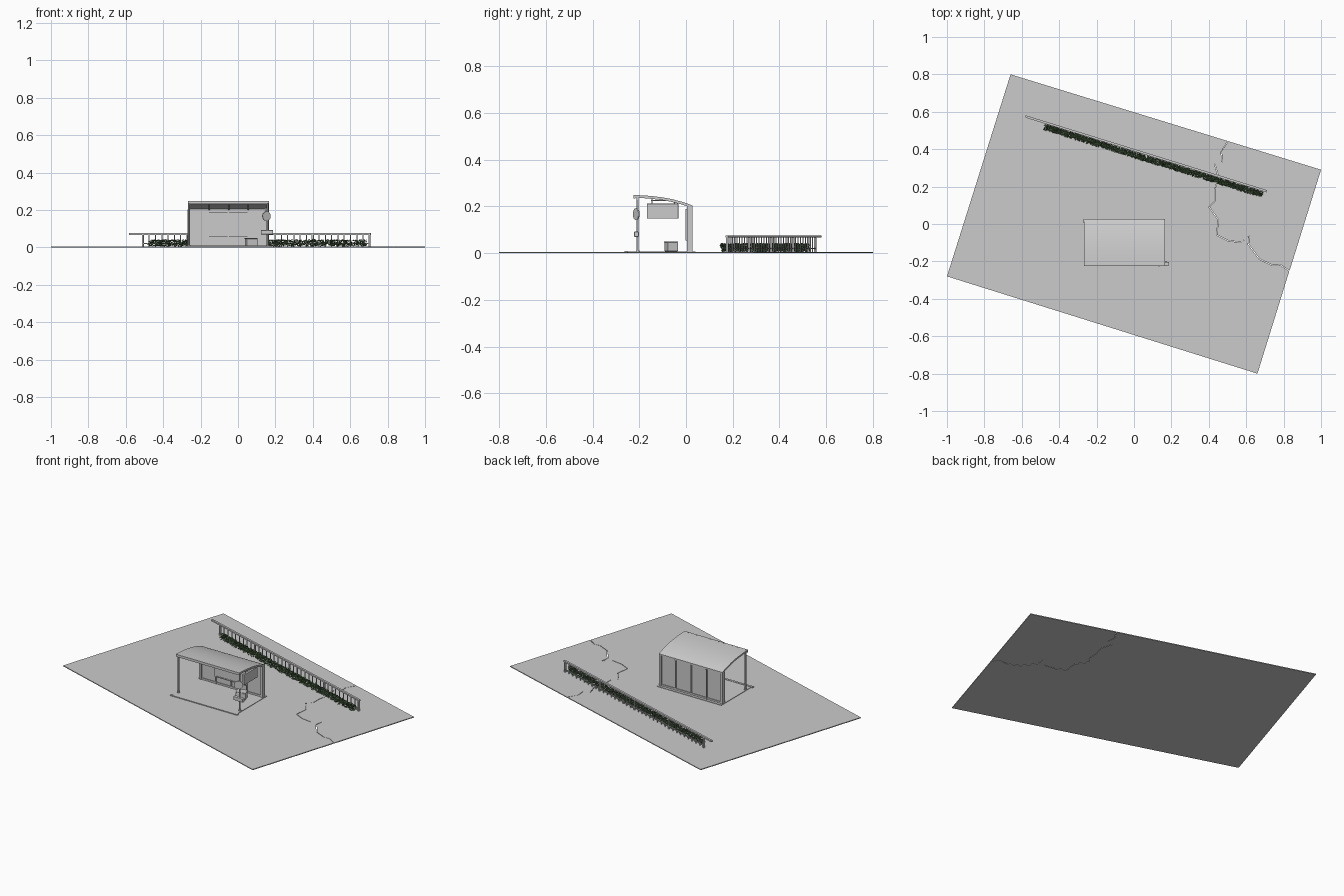
import bpy, bmesh, math, random
from mathutils import Vector, Matrix

if "Cube" in bpy.data.objects:
    bpy.data.objects.remove(bpy.data.objects["Cube"])

random.seed(4)
G = 0.005  # top of the ground slab


def finish(bm, name, smooth=False, recalc=True):
    if recalc:
        bmesh.ops.recalc_face_normals(bm, faces=bm.faces)
    me = bpy.data.meshes.new(name)
    bm.to_mesh(me)
    bm.free()
    ob = bpy.data.objects.new(name, me)
    bpy.context.collection.objects.link(ob)
    if smooth:
        bpy.context.view_layer.objects.active = ob
        ob.select_set(True)
        bpy.ops.object.shade_smooth_by_angle(angle=math.radians(35))
        ob.select_set(False)
    return ob


def add_box(bm, x0, x1, y0, y1, z0, z1, mat=Matrix()):
    m = mat @ Matrix.Translation(((x0 + x1) / 2, (y0 + y1) / 2, (z0 + z1) / 2))
    bmesh.ops.create_cube(bm, size=1, matrix=m @ Matrix.Diagonal((x1 - x0, y1 - y0, z1 - z0, 1)))


def box(name, *dims, mat=Matrix(), bevel=0):
    bm = bmesh.new()
    add_box(bm, *dims, mat=mat)
    if bevel:
        bmesh.ops.bevel(bm, geom=bm.edges[:], offset=bevel, segments=2, affect='EDGES', profile=0.5)
    return finish(bm, name)


def add_cyl(bm, a, b, r, seg=12):
    a, b = Vector(a), Vector(b)
    d = b - a
    m = Matrix.Translation((a + b) / 2) @ d.to_track_quat('Z', 'Y').to_matrix().to_4x4()
    bmesh.ops.create_cone(bm, cap_ends=True, segments=seg, radius1=r, radius2=r, depth=d.length, matrix=m)


def cyl(name, a, b, r, seg=12):
    bm = bmesh.new()
    add_cyl(bm, a, b, r, seg)
    return finish(bm, name, True)


def prism(name, pts, vec, smooth=False):
    bm = bmesh.new()
    f = bm.faces.new([bm.verts.new(p) for p in pts])
    r = bmesh.ops.extrude_face_region(bm, geom=[f])
    bmesh.ops.translate(bm, verts=[v for v in r['geom'] if isinstance(v, bmesh.types.BMVert)], vec=vec)
    return finish(bm, name, smooth)


# Ground, split in two along the crack
crack = [(.50, .444), (.465, .385), (.47, .33), (.43, .32), (.45, .25), (.43, .18), (.43, .12),
         (.40, .09), (.45, .02), (.44, -.06), (.50, -.09), (.57, -.10), (.615, -.065), (.61, -.11),
         (.67, -.19), (.74, -.222), (.78, -.22), (.83, -.253)]
left = [(-.66, .80), (-1, -.28), (.66, -.80)] + crack[::-1]
right = [(x + .003, y + .0025) for x, y in crack] + [(1, .29)]
right[0] = (.503, .443)
right[-2] = (.832, -.249)
prism("ground_main", [(x, y, 0) for x, y in left], (0, 0, G))
prism("ground_corner", [(x, y, 0) for x, y in right], (0, 0, G))

# Shelter floor and curb
box("shelter_floor", -.27, .17, -.25, .04, .001, .008)
box("front_curb", -.28, .18, -.264, -.25, .001, .010)

# Curved roof profile (y, z of the top skin)
TOP = [(-.222, .249), (-.18, .2475), (-.14, .244), (-.10, .239), (-.06, .2315), (-.02, .221), (.005, .213), (.027, .204)]


def arc_strip(name, x0, x1, drop, thick):
    pts = [(x0, y, z - drop) for y, z in TOP]
    pts += [(x0, y, z - drop - thick) for y, z in reversed(TOP)]
    return prism(name, pts, (x1 - x0, 0, 0), True)


arc_strip("roof_skin", -.268, .166, 0, .006)
for i, x in enumerate((-.266, -.158, -.053, .052, .156)):
    arc_strip(f"roof_rib_{i}", x, x + .008, .006, .006)
box("roof_front_fascia", -.268, .166, -.224, -.216, .234, .249)
box("roof_front_beam", -.265, .162, -.211, -.203, .228, .241)
box("roof_back_beam", -.265, .162, .008, .024, .193, .204)

# Front posts with foot plates
for side, x in (("left", -.262), ("right", .158)):
    cyl(f"front_post_{side}", (x, -.207, .006), (x, -.207, .236), .0045)
    cyl(f"post_foot_{side}", (x, -.207, .006), (x, -.207, .012), .008)

# Back wall: panels between square posts
xs = [-.262 + i * .105 for i in range(5)]
for i, x in enumerate(xs):
    w = .007 if i in (0, 4) else .003
    box(f"wall_post_{i}", x - w, x + w, .005, .027, .006, .202)
for i in range(4):
    box(f"wall_panel_{i}", xs[i], xs[i + 1], .012, .020, .010, .198)
box("wall_bottom_rail", -.262, .158, .008, .024, .008, .018)

# Framed notice board on the inner wall
box("notice_board", -.152, .050, .000, .012, .058, .187)
for n, d in (("left", (-.157, -.150, .055, .190)), ("right", (.047, .054, .055, .190)),
             ("bottom", (-.157, .054, .055, .061)), ("top", (-.157, .054, .184, .190))):
    box(f"board_frame_{n}", d[0], d[1], -.003, .012, d[2], d[3])

# Hanging sign under the right end of the roof
box("hanging_sign", .144, .158, -.168, -.033, .148, .212, bevel=.0015)
cyl("sign_hanger_bar", (.151, -.150, .225), (.151, -.045, .225), .002, 8)
for i, y in enumerate((-.145, -.05)):
    cyl(f"sign_hanger_rod_{i}", (.151, y, .210), (.151, y, .236 if i == 0 else .226), .002, 8)

# Round sign and small plate on the right front post
c = Vector((.152, -.213, .167))
n = Vector((.5, -.86, 0)) * .003
cyl("round_sign", c - n, c + n, .024, 32)
cyl("round_sign_rim", c - n * .6, c + n * .6, .0255, 32)
box("post_plate", .122, .188, -.222, -.202, .070, .092, bevel=.002)

# Litter bin, turned slightly
turn = Matrix.Translation((.070, -.064, 0)) @ Matrix.Rotation(math.radians(17), 4, 'Z')
box("litter_bin", -.029, .029, -.0225, .0225, .008, .046, mat=turn, bevel=.003)
box("bin_lid", -.030, .030, -.0235, .0235, .046, .051, mat=turn, bevel=.0015)

# Fence: rail, posts and balusters in a rotated frame along its length
L = math.hypot(1.29, .40)
frame = Matrix.Translation((-.58, .575, 0)) @ Matrix.Rotation(math.atan2(-.40, 1.29), 4, 'Z')
box("fence_top_rail", 0, L, -.006, .006, .067, .076, mat=frame)
box("fence_lower_rail", .07, L - .01, -.0025, .0025, .018, .023, mat=frame)
bm = bmesh.new()
COUNT = 36
for i in range(COUNT + 1):
    s = .075 + (L - .083) * i / COUNT
    r = .0045 if i % 9 == 0 else .002
    add_box(bm, s - r, s + r, -r, r, .003, .068, mat=frame)
finish(bm, "fence_balusters")

# Hedge: folded leaves scattered along the fence front
bm = bmesh.new()
for i in range(2600):
    s = random.uniform(.115, L - .018)
    h = random.random()
    p = frame @ Vector((s, -.023 + random.uniform(-.017, .017) * (1 - .35 * h), .007 + .033 * h))
    a = random.uniform(.005, .009)
    b = a * .55
    rot = Matrix.Rotation(random.uniform(0, 6.283), 3, 'Z') @ Matrix.Rotation(random.uniform(-1.3, 1.3), 3, 'X') \
        @ Matrix.Rotation(random.uniform(-.8, .8), 3, 'Y')
    v = []
    for q in ((-a, 0, 0), (0, -b, b * .4), (a, 0, 0), (0, b, b * .4)):
        w = p + rot @ Vector(q)
        w.z = max(w.z, 0)
        v.append(bm.verts.new(w))
    bm.faces.new((v[0], v[1], v[2]))
    bm.faces.new((v[0], v[2], v[3]))
hedge = finish(bm, "hedge_leaves", recalc=False)
green = bpy.data.materials.new("leaf_green")
green.diffuse_color = (.09, .16, .07, 1)
green.use_nodes = True
green.node_tree.nodes["Principled BSDF"].inputs["Base Color"].default_value = green.diffuse_color
hedge.data.materials.append(green)
